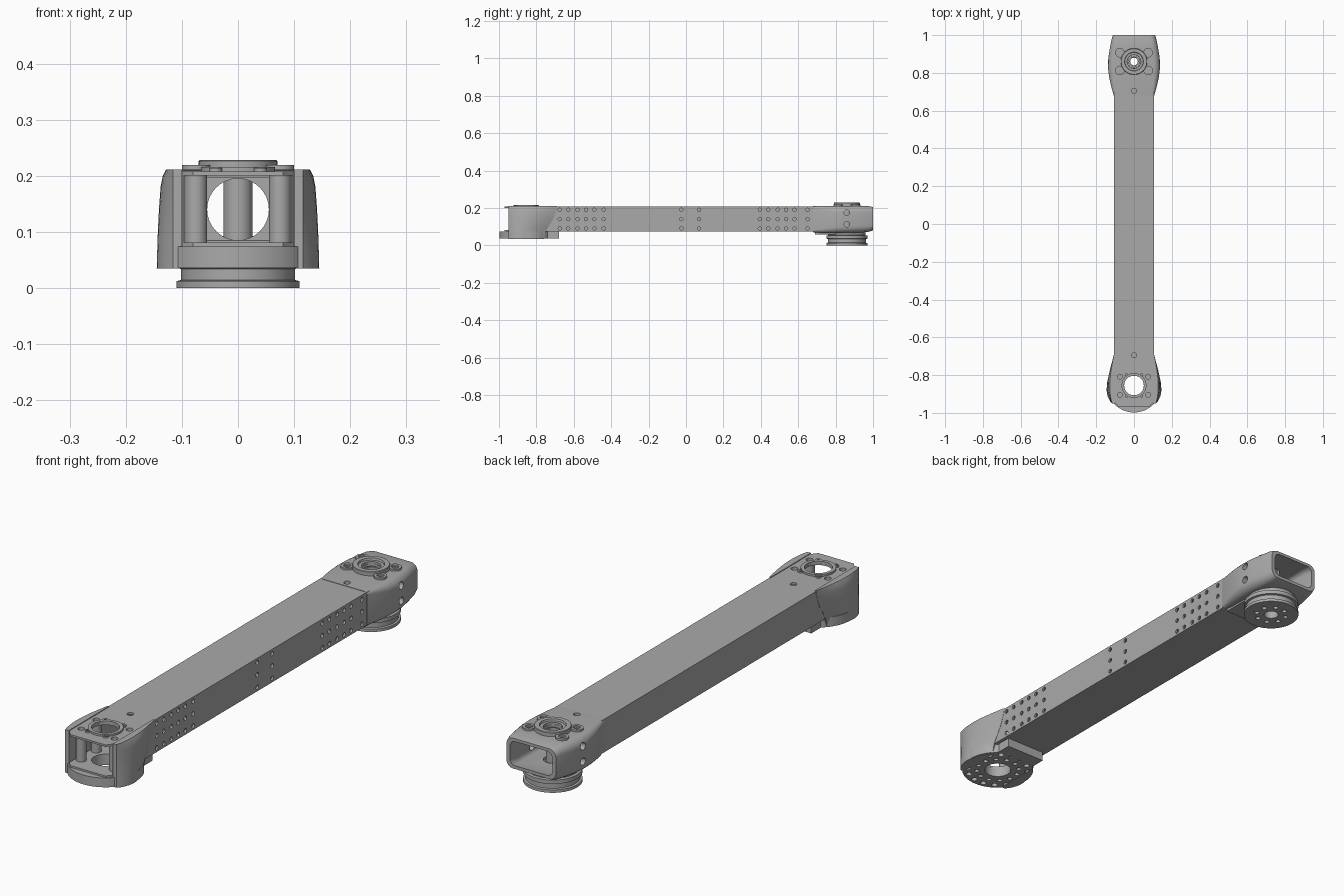
import bpy, bmesh, math
from mathutils import Matrix, Vector

cube = bpy.data.objects.get("Cube")
if cube:
    bpy.data.objects.remove(cube, do_unlink=True)

grey = bpy.data.materials.new("light grey")
grey.use_nodes = True
grey.diffuse_color = (0.4, 0.4, 0.4, 1)
grey.node_tree.nodes["Principled BSDF"].inputs["Base Color"].default_value = (0.4, 0.4, 0.4, 1)

FRONT, REAR = -0.855, 0.86      # joint centres along the arm
WALL = 0.105                    # half width of the beam
LOW, HIGH = 0.073, 0.208        # beam bottom and top


def finish(name, bm):
    bmesh.ops.recalc_face_normals(bm, faces=bm.faces[:])
    mesh = bpy.data.meshes.new(name)
    bm.to_mesh(mesh)
    bm.free()
    mesh.materials.append(grey)
    ob = bpy.data.objects.new(name, mesh)
    bpy.context.collection.objects.link(ob)
    return ob


def loft(name, loops, closed=False, mirror=False):
    """Skin matching point loops, then cap or close the ends."""
    bm = bmesh.new()
    rows = [[bm.verts.new((-p[0] if mirror else p[0], p[1], p[2])) for p in lp] for lp in loops]
    n = len(rows[0])
    pairs = list(zip(rows, rows[1:])) + ([(rows[-1], rows[0])] if closed else [])
    for a, b in pairs:
        for i in range(n):
            bm.faces.new((a[i], a[(i + 1) % n], b[(i + 1) % n], b[i]))
    if not closed:
        bm.faces.new(rows[0])
        bm.faces.new(rows[-1])
    return finish(name, bm)


def prism(name, plan, z0, z1):
    return loft(name, [[(x, y, z) for x, y in plan] for z in (z0, z1)])


def box(name, x0, x1, y0, y1, z0, z1):
    return prism(name, [(x0, y0), (x1, y0), (x1, y1), (x0, y1)], z0, z1)


def lathe(name, cx, cy, profile, n=48):
    """Turn a closed (radius, z) profile about a vertical axis."""
    loops = []
    for i in range(n):
        a = math.tau * i / n
        loops.append([(cx + r * math.cos(a), cy + r * math.sin(a), z) for r, z in profile])
    return loft(name, loops, closed=True)


def ring(name, cx, cy, r, bore, z0, z1, n=32):
    return lathe(name, cx, cy, [(bore, z0), (r, z0), (r, z1), (bore, z1)], n)


def drills(name, holes):
    """Cutter made of separate cylinders: (start, end, radius)."""
    bm = bmesh.new()
    for a, b, r in holes:
        a, b = Vector(a), Vector(b)
        turn = (b - a).to_track_quat('Z', 'Y').to_matrix().to_4x4()
        bmesh.ops.create_cone(bm, cap_ends=True, segments=32 if r > 0.03 else 14, radius1=r, radius2=r,
                              depth=(b - a).length, matrix=Matrix.Translation((a + b) / 2) @ turn)
    ob = finish(name, bm)
    ob.hide_render = True
    return ob


def cut(ob, *cutters):
    for c in cutters:
        mod = ob.modifiers.new("cut", 'BOOLEAN')
        mod.object, mod.operation, mod.solver = c, 'DIFFERENCE', 'EXACT'
    bpy.context.view_layer.update()
    mesh = bpy.data.meshes.new_from_object(ob.evaluated_get(bpy.context.evaluated_depsgraph_get()))
    ob.modifiers.clear()
    ob.data = mesh


# Hole patterns
posts = [(sx * 0.075, FRONT + dy) for sx in (-1, 1) for dy in (0.047, -0.05)]
small = [(sx * 0.04, FRONT + dy) for sx in (-1, 1) for dy in (0.056, -0.056)]
holes = [((0, FRONT, 0), (0, FRONT, 0.3), 0.052), ((0, REAR, 0.05), (0, REAR, 0.3), 0.035)]
holes += [((0, y, 0), (0, y, 0.3), 0.013) for y in (-0.695, 0.705)]
holes += [((x, y, 0), (x, y, 0.3), 0.013) for x, y in posts]
holes += [((x, y, 0.19), (x, y, 0.3), 0.009) for x, y in small]
columns = [-0.675, -0.63, -0.58, -0.535, -0.49, -0.44, -0.025, 0.07, 0.395, 0.44, 0.49, 0.535, 0.58, 0.65]
holes += [((0.08, y, z), (0.13, y, z), 0.009) for y in columns for z in (0.09, 0.14, 0.19)]
holes += [((s * 0.08, REAR, z), (s * 0.17, REAR, z), 0.015) for s in (-1, 1) for z in (0.113, 0.175)]
drill = drills("hole_cutter", holes)

# Hollow beam with chamfered front end
beam = prism("beam", [(-WALL, 0.94), (WALL, 0.94), (WALL, -0.94), (0.08, -0.97), (-0.08, -0.97), (-WALL, -0.94)],
             LOW, HIGH)
bore = box("bore_cutter", -0.097, 0.097, -1.2, 1.2, 0.081, 0.2)
cut(beam, bore, drill)

# Bulkhead inside the rear end
bulkhead = box("bulkhead", -0.099, 0.099, 0.735, 0.745, 0.08, 0.202)
eye = drills("eye_cutter", [((0, 0.6, 0.14), (0, 0.8, 0.14), 0.055)])
cut(bulkhead, eye)


# Front side covers, flared towards the bottom
def cover_loop(z, back, bulge, n=14):
    outer = []
    for i in range(n + 1):
        t = i / n
        outer.append((0.106 + 0.01 * (1 - t) + bulge * math.sin(math.pi * t ** 0.8), -0.95 + t * (back + 0.95), z))
    inner = [(0.1, y, z) for x, y, z in reversed(outer)]
    return outer + inner


levels = [(0.035, -0.76, 0.033), (0.07, -0.752, 0.032), (0.1, -0.735, 0.031), (0.14, -0.71, 0.029),
          (0.18, -0.695, 0.026), (0.2, -0.69, 0.022), (0.211, -0.69, 0.016)]
for side, flip in (("left", False), ("right", True)):
    loft("front_cover_" + side, [cover_loop(*lv) for lv in levels], mirror=flip)

# Front joint: mounting disc, bracket, hollow posts and top plate
disc = ring("front_disc", 0, FRONT, 0.143, 0.052, 0.036, 0.074, 64)
pattern = []
for radius, count, r in ((0.085, 12, 0.01), (0.121, 16, 0.012)):
    for i in range(count):
        a = math.tau * (i + 0.5) / count
        x, y = radius * math.cos(a), FRONT + radius * math.sin(a)
        pattern.append(((x, y, 0), (x, y, 0.06), r))
cut(disc, drills("disc_hole_cutter", pattern))
box("front_bracket", -0.09, 0.09, -0.74, -0.68, 0.036, 0.074)
for x, y in posts:
    ring("front_post", x, y, 0.02, 0.013, 0.078, 0.203)
ring("front_top_ring", 0, FRONT, 0.066, 0.052, 0.2, 0.216, 48)
for x, y in small:
    ring("front_screw", x, y, 0.012, 0.006, 0.2, 0.214, 16)


# Rear cap, a rounded shell with an open end
def cap_loop(y, w, z0, z1, r):
    pts = []
    for cx, cz, start in ((w - r, z1 - r, 0), (r - w, z1 - r, 1), (r - w, z0 + r, 2), (w - r, z0 + r, 3)):
        for i in range(7):
            a = math.pi / 2 * (start + i / 6)
            pts.append((cx + r * math.cos(a), y, cz + r * math.sin(a)))
    return pts


cap = loft("rear_cap", [cap_loop(*s) for s in (
    (0.68, 0.107, 0.070, 0.2095, 0.012), (0.73, 0.121, 0.066, 0.211, 0.022), (0.78, 0.132, 0.065, 0.211, 0.03),
    (0.83, 0.138, 0.065, 0.211, 0.035), (0.88, 0.136, 0.066, 0.211, 0.035), (0.93, 0.128, 0.068, 0.211, 0.035),
    (0.975, 0.119, 0.072, 0.21, 0.032), (1.0, 0.112, 0.08, 0.204, 0.03),
    (1.0, 0.096, 0.093, 0.192, 0.025), (0.96, 0.094, 0.086, 0.196, 0.02), (0.68, 0.094, 0.085, 0.196, 0.012))],
    closed=True)
cut(cap, drill)

# Rear joint: stepped output hub, bracket, shaft and top fittings
hub = lathe("rear_hub", 0, REAR, [(0.028, 0), (0.11, 0), (0.11, 0.012), (0.102, 0.014), (0.102, 0.034), (0.11, 0.036),
                                  (0.11, 0.052), (0.1, 0.054), (0.1, 0.074), (0.028, 0.074)], 64)
pattern = []
for i in range(8):
    a = math.tau * (i + 0.5) / 8
    x, y = 0.06 * math.cos(a), REAR + 0.06 * math.sin(a)
    pattern.append(((x, y, -0.02), (x, y, 0.03), 0.01))
cut(hub, drills("hub_hole_cutter", pattern))
box("rear_bracket", -0.09, 0.09, 0.69, 0.8, 0.058, 0.074)
ring("rear_shaft", 0, REAR, 0.026, 0.02, 0.06, 0.206)
lathe("rear_top_ring", 0, REAR, [(0.036, 0.2), (0.07, 0.2), (0.07, 0.226), (0.068, 0.228), (0.05, 0.228),
                                 (0.048, 0.22), (0.036, 0.22)])
for sx in (-1, 1):
    for dy in (-0.047, 0.047):
        ring("rear_screw_boss", sx * 0.075, REAR + dy, 0.025, 0.014, 0.2, 0.219)
        ring("rear_screw", sx * 0.075, REAR + dy, 0.015, 0.006, 0.2, 0.213, 16)

# Tidy: remove cutters, smooth rounded parts while keeping edges sharp
for ob in [o for o in bpy.data.objects if "cutter" in o.name]:
    bpy.data.objects.remove(ob, do_unlink=True)
bpy.ops.object.select_all(action='DESELECT')
parts = [o for o in bpy.context.collection.objects if o.type == 'MESH']
for ob in parts:
    ob.select_set(True)
bpy.context.view_layer.objects.active = parts[0]
bpy.ops.object.shade_smooth_by_angle(angle=math.radians(32))
